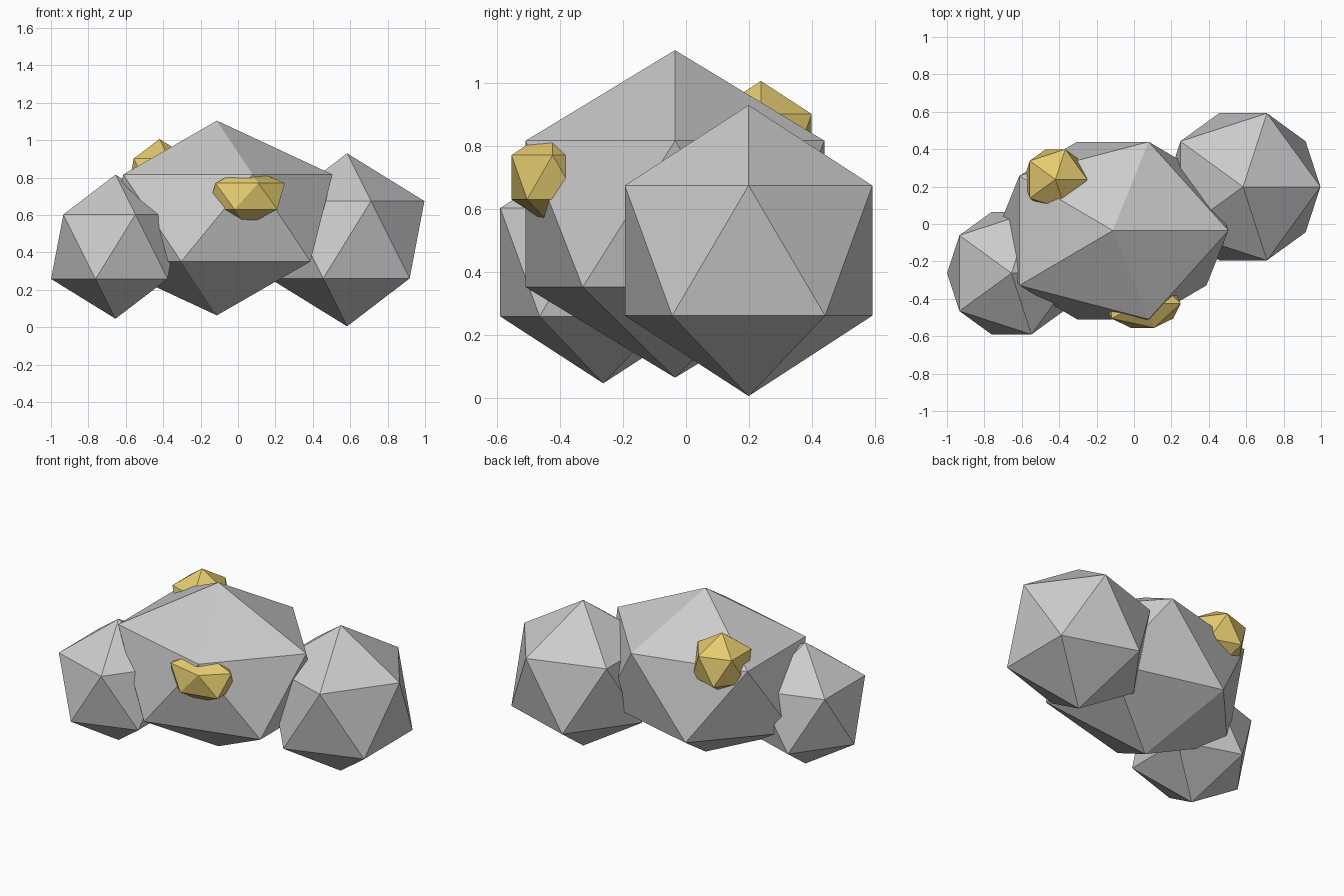
import bpy

if "Cube" in bpy.data.objects:
    bpy.data.objects.remove(bpy.data.objects["Cube"])

# gold ore material
gold = bpy.data.materials.new("gold_ore")
gold.diffuse_color = (0.78, 0.60, 0.16, 1.0)
gold.use_nodes = True
gold.node_tree.nodes["Principled BSDF"].inputs["Base Color"].default_value = gold.diffuse_color


def faceted_rock(name, centre, radii, material=None):
    """Flat-shaded 20-sided stone, stretched to the given radii."""
    bpy.ops.mesh.primitive_ico_sphere_add(subdivisions=1, radius=1.0, location=centre)
    rock = bpy.context.object
    rock.name = name
    rock.scale = radii
    bpy.ops.object.transform_apply(location=False, rotation=False, scale=True)
    if material:
        rock.data.materials.append(material)
    return rock


# grey boulders
faceted_rock("middle_boulder", (-0.113, -0.035, 0.5835), (0.691, 0.558, 0.5205))
faceted_rock("right_boulder", (0.583, 0.199, 0.467), (0.4625, 0.4625, 0.4625))
faceted_rock("left_boulder", (-0.655, -0.263, 0.43), (0.385, 0.385, 0.385))

# gold nuggets half sunk in the middle boulder
faceted_rock("front_nugget", (0.045, -0.424, 0.70), (0.229, 0.154, 0.157), gold)
faceted_rock("back_nugget", (-0.42, 0.238, 0.816), (0.19, 0.19, 0.19), gold)
